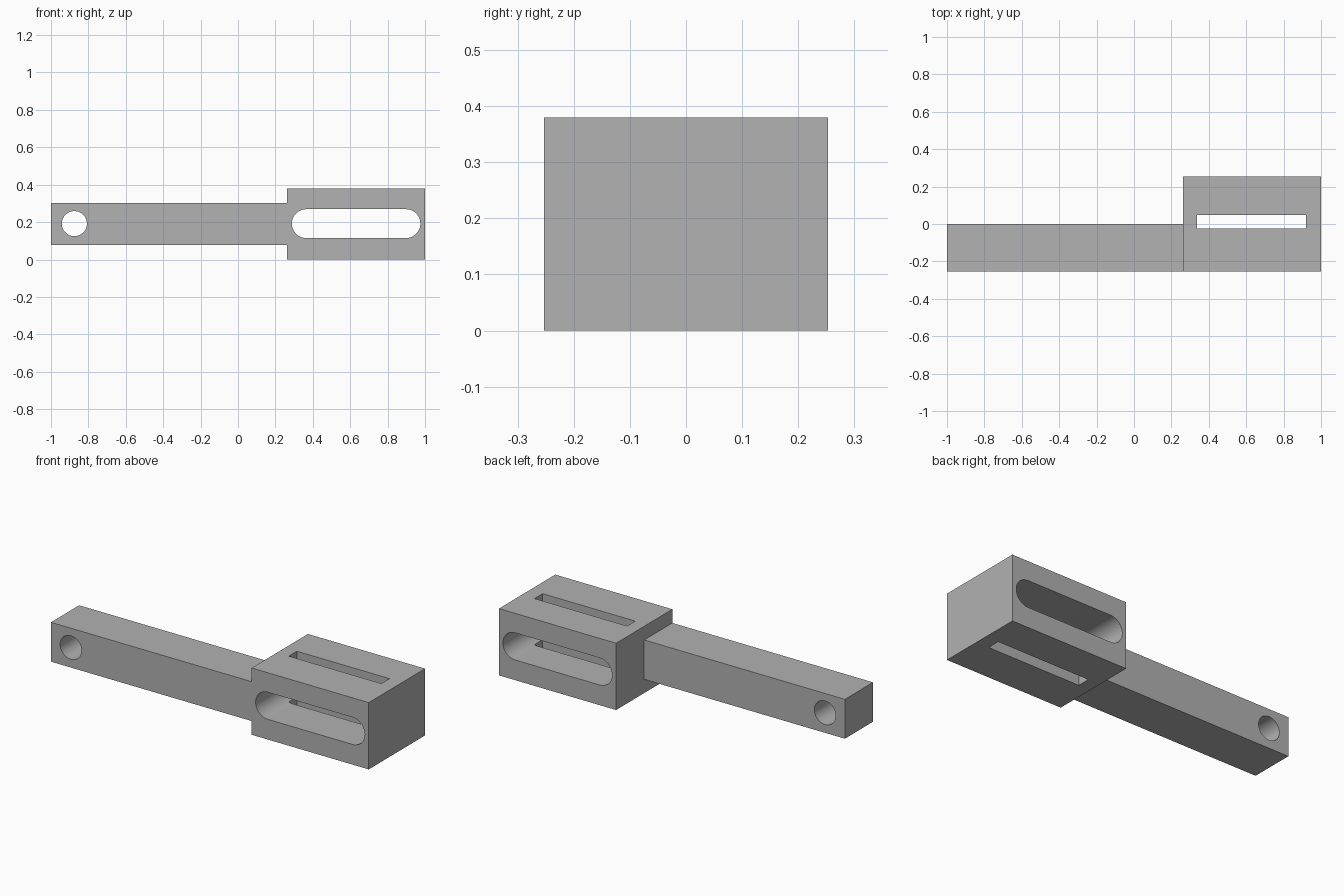
import bpy
import bmesh
from math import cos, sin, pi, radians

cube = bpy.data.objects.get("Cube")
if cube:
    bpy.data.objects.remove(cube, do_unlink=True)

# Plain grey finish
grey = bpy.data.materials.new("plain grey")
grey.use_nodes = True
colour = (0.445, 0.445, 0.445, 1)
grey.diffuse_color = colour
grey.node_tree.nodes["Principled BSDF"].inputs["Base Color"].default_value = colour


def prism(name, outline, y0, y1):
    """Extrude an x-z outline from y0 to y1."""
    bm = bmesh.new()
    face = bm.faces.new([bm.verts.new((x, y0, z)) for x, z in outline])
    out = bmesh.ops.extrude_face_region(bm, geom=[face])
    moved = [v for v in out["geom"] if isinstance(v, bmesh.types.BMVert)]
    bmesh.ops.translate(bm, verts=moved, vec=(0, y1 - y0, 0))
    bmesh.ops.recalc_face_normals(bm, faces=bm.faces)
    mesh = bpy.data.meshes.new(name)
    bm.to_mesh(mesh)
    bm.free()
    mesh.materials.append(grey)
    obj = bpy.data.objects.new(name, mesh)
    bpy.context.collection.objects.link(obj)
    return obj


def rect(x0, x1, z0, z1):
    return [(x0, z0), (x1, z0), (x1, z1), (x0, z1)]


def stadium(x0, x1, z, r, n=32):
    """Two half circles centred on x0 and x1."""
    return [(c + r * cos(a + pi * i / n), z + r * sin(a + pi * i / n))
            for c, a in ((x1, -pi / 2), (x0, pi / 2)) for i in range(n + 1)]


def circle(x, z, r, n=64):
    return [(x + r * cos(2 * pi * i / n), z + r * sin(2 * pi * i / n)) for i in range(n)]


def cut(target, cutter):
    cutter.hide_render = True
    mod = target.modifiers.new("cut", "BOOLEAN")
    mod.operation, mod.solver, mod.object = "DIFFERENCE", "EXACT", cutter
    bpy.ops.object.select_all(action="DESELECT")
    bpy.context.view_layer.objects.active = target
    target.select_set(True)
    bpy.ops.object.modifier_apply(modifier=mod.name)
    bpy.data.objects.remove(cutter, do_unlink=True)
    bpy.ops.object.shade_smooth_by_angle(angle=radians(30))


half_depth, height, step, mid = 0.253, 0.38, 0.263, 0.19

# Slotted head: rounded slot front to back, narrow slot top to bottom
head = prism("slotted_head", rect(step, 1, 0, height), -half_depth, half_depth)
cut(head, prism("round_slot_cutter", stadium(0.365, 0.898, 0.192, 0.077), -0.4, 0.4))
cut(head, prism("narrow_slot_cutter", rect(0.337, 0.92, -0.1, 0.5), -0.025, 0.048))

# Arm with a pin hole near its end
arm = prism("arm", rect(-1, step, 0.078, 0.302), -half_depth, 0)
cut(arm, prism("pin_hole_cutter", circle(-0.875, 0.192, 0.067), -0.4, 0.4))
